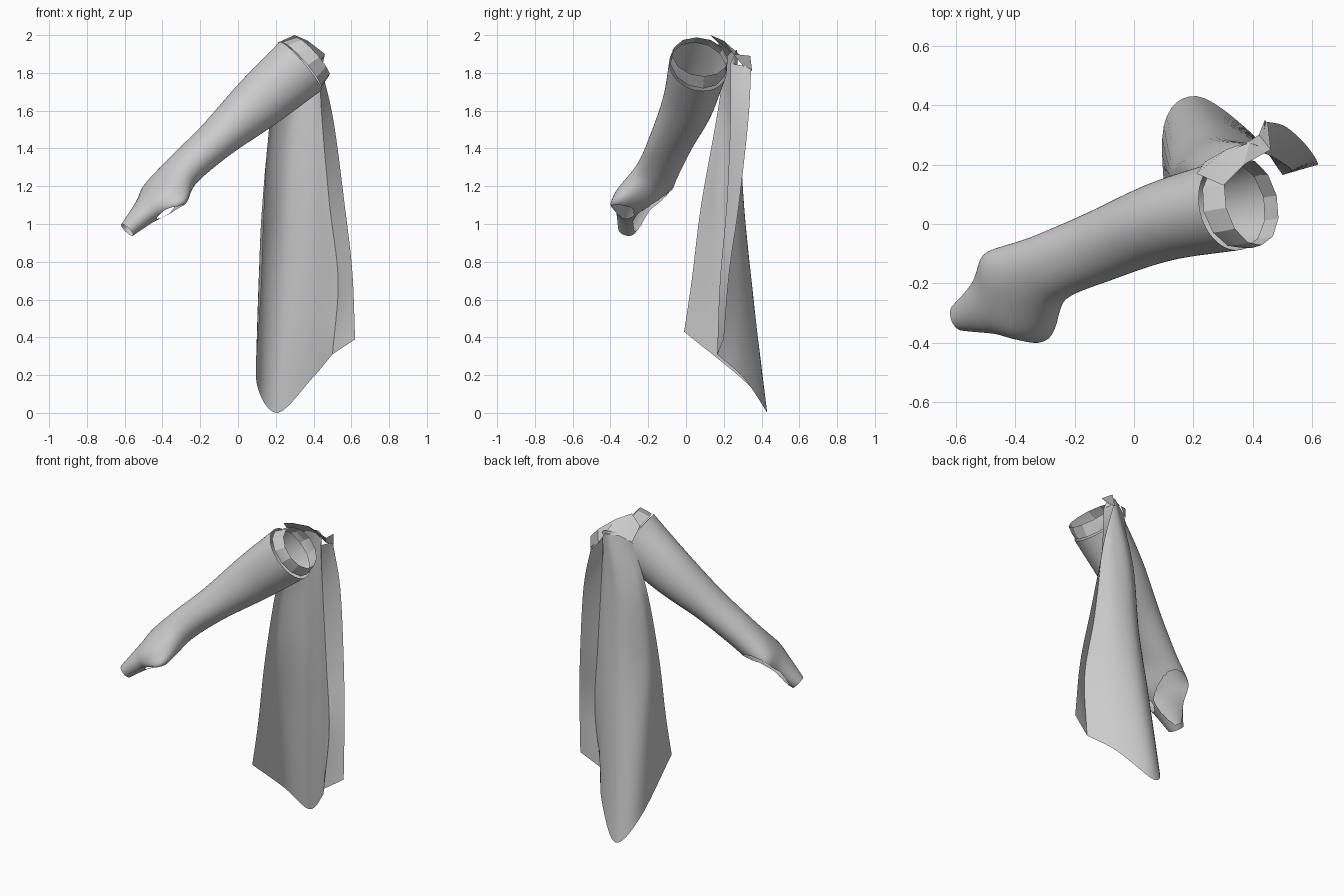
import bpy, bmesh
from math import sin, cos, pi, exp, degrees
from mathutils import Vector

if "Cube" in bpy.data.objects:
    bpy.data.objects.remove(bpy.data.objects["Cube"])

cloth = bpy.data.materials.new("grey_cloth")
cloth.use_nodes = True
grey = (0.6, 0.6, 0.6, 1)
cloth.diffuse_color = grey
cloth.node_tree.nodes["Principled BSDF"].inputs["Base Color"].default_value = grey


def finish(name, bm, angle=None):
    mesh = bpy.data.meshes.new(name)
    bm.to_mesh(mesh)
    bm.free()
    ob = bpy.data.objects.new(name, mesh)
    bpy.context.collection.objects.link(ob)
    mesh.materials.append(cloth)
    if angle:
        bpy.ops.object.select_all(action='DESELECT')
        ob.select_set(True)
        bpy.context.view_layer.objects.active = ob
        bpy.ops.object.shade_smooth_by_angle(angle=angle)
    return ob


def grid(rows, closed=False, skip=None):
    """Skin rows of points; skip(row, column) leaves a hole."""
    bm = bmesh.new()
    vs = [[bm.verts.new(p) for p in row] for row in rows]
    n = len(rows[0])
    for i in range(len(rows) - 1):
        for j in range(n if closed else n - 1):
            if skip and skip(i, j):
                continue
            k = (j + 1) % n
            bm.faces.new((vs[i][j], vs[i][k], vs[i + 1][k], vs[i + 1][j]))
    loose = [v for v in bm.verts if not v.link_faces]
    bmesh.ops.delete(bm, geom=loose, context='VERTS')
    return bm


def spline(pts, t):
    """Catmull-Rom through equal-length vectors, t in segments."""
    i = min(int(t), len(pts) - 2)
    f = t - i
    p1, p2 = pts[i], pts[i + 1]
    p0 = pts[i - 1] if i else 2 * p1 - p2
    p3 = pts[i + 2] if i + 2 < len(pts) else 2 * p2 - p1
    return 0.5 * (2 * p1 + (p2 - p0) * f + (2 * p0 - 5 * p1 + 4 * p2 - p3) * f * f
                  + (3 * p1 - p0 - 3 * p2 + p3) * f ** 3)


def ring(c, d, a, b, n, bump=0):
    """Ellipse across direction d; angle 0 points to the front, 90 up."""
    u = Vector((-d.y, d.x, 0)).normalized()
    v = d.cross(u).normalized()
    if u.y > 0:
        u = -u
    if v.z < 0:
        v = -v
    out = []
    for j in range(n):
        w = 2 * pi * j / n
        off = (w + 0.4 + pi) % (2 * pi) - pi
        push = 1 + bump * exp(-(off / 0.4) ** 2)
        out.append(c + (u * cos(w) * a + v * sin(w) * b) * push)
    return out


# Sleeve: centre line and half widths from shoulder to finger loop
centres = [Vector(p) for p in (
    (.33, .065, 1.835), (.1, .01, 1.635), (-.115, -.075, 1.445), (-.29, -.15, 1.285),
    (-.41, -.235, 1.14), (-.5, -.28, 1.055), (-.59, -.315, .965))]
sizes = [Vector(p) for p in (
    (.155, .17, 0), (.135, .145, 0), (.12, .107, 0), (.12, .095, 0),
    (.165, .09, 0), (.095, .065, 0), (.045, .042, 0))]
STEPS, SIDES = 12, 64
total = STEPS * (len(centres) - 1)
rows = []
for i in range(total + 1):
    t = i / STEPS
    lo, hi = max(t - .3, 0), min(t + .3, len(centres) - 1)
    size = spline(sizes, t)
    rows.append(ring(spline(centres, t), spline(centres, hi) - spline(centres, lo),
                     size.x, size.y, SIDES, 0.25 * exp(-((t - 4.1) / .45) ** 2)))


def hand_hole(i, j):
    t = (i + .5) / STEPS
    ang = degrees(2 * pi * (j + .5) / SIDES)
    palm = ((t - 4.55) / 1.15) ** 2 + ((ang - 225) / 58) ** 2 < 1
    thumb = ((t - 4.4) / .42) ** 2 + ((ang - 318) / 24) ** 2 < 1
    return palm or thumb


bm = grid(rows, True, hand_hole)
for _ in range(3):
    edge = [v for v in bm.verts if v.is_boundary and v.co.x < 0]
    bmesh.ops.smooth_vert(bm, verts=edge, factor=.5, use_axis_x=True,
                          use_axis_y=True, use_axis_z=True)
finish("sleeve", bm, 1.0)

# Faceted shoulder cuff
axis = centres[0] - centres[1]
finish("shoulder_cuff", grid([
    ring(Vector((.335, .065, 1.84)), axis, .15, .16, 12),
    ring(Vector((.36, .07, 1.86)), axis, .155, .15, 12),
    ring(Vector((.395, .075, 1.885)), axis, .15, .135, 12)], True), 0.3)

# Hanging drape: columns run side edge, side, back, inner side, fold, outer fin
drape = [
    [(.25, .21, 1.88), (.32, .24, 1.91), (.38, .27, 1.92), (.42, .26, 1.9), (.43, .235, 1.85), (.44, .345, 1.83)],
    [(.17, .16, 1.55), (.19, .22, 1.55), (.28, .28, 1.55), (.38, .27, 1.55), (.445, .235, 1.55), (.505, .33, 1.55)],
    [(.14, .08, 1.1), (.135, .2, 1.1), (.24, .3, 1.1), (.37, .29, 1.1), (.485, .215, 1.1), (.565, .28, 1.1)],
    [(.125, .03, .7), (.115, .25, .7), (.225, .35, .65), (.37, .31, .68), (.53, .18, .7), (.605, .23, .75)],
    [(.11, -.01, .43), (.1, .33, .15), (.21, .43, 0), (.39, .31, .18), (.5, .165, .31), (.62, .2, .39)],
]
columns = [[Vector(row[c]) for row in drape] for c in range(len(drape[0]))]
fine = []
for i in range(33):
    across = [spline(col, i / 8) for col in columns]
    # rounded back, straight fold and fin
    back = [spline(across[:5], k / 6) for k in range(25)]
    fine.append(back + [across[4].lerp(across[5], k / 4) for k in range(1, 5)])
finish("drape", grid(fine), 0.8)

# Folded strap joining the drape to the shoulder
strap = [
    [(.21, .17, 1.96), (.24, .21, 1.86)],
    [(.3, .13, 2.0), (.31, .25, 1.9)],
    [(.37, .2, 1.97), (.39, .28, 1.9)],
    [(.46, .25, 1.9), (.42, .3, 1.84)],
    [(.45, .34, 1.89), (.44, .35, 1.81)],
]
finish("shoulder_strap", grid([[Vector(p) for p in row] for row in strap]), 0.3)
